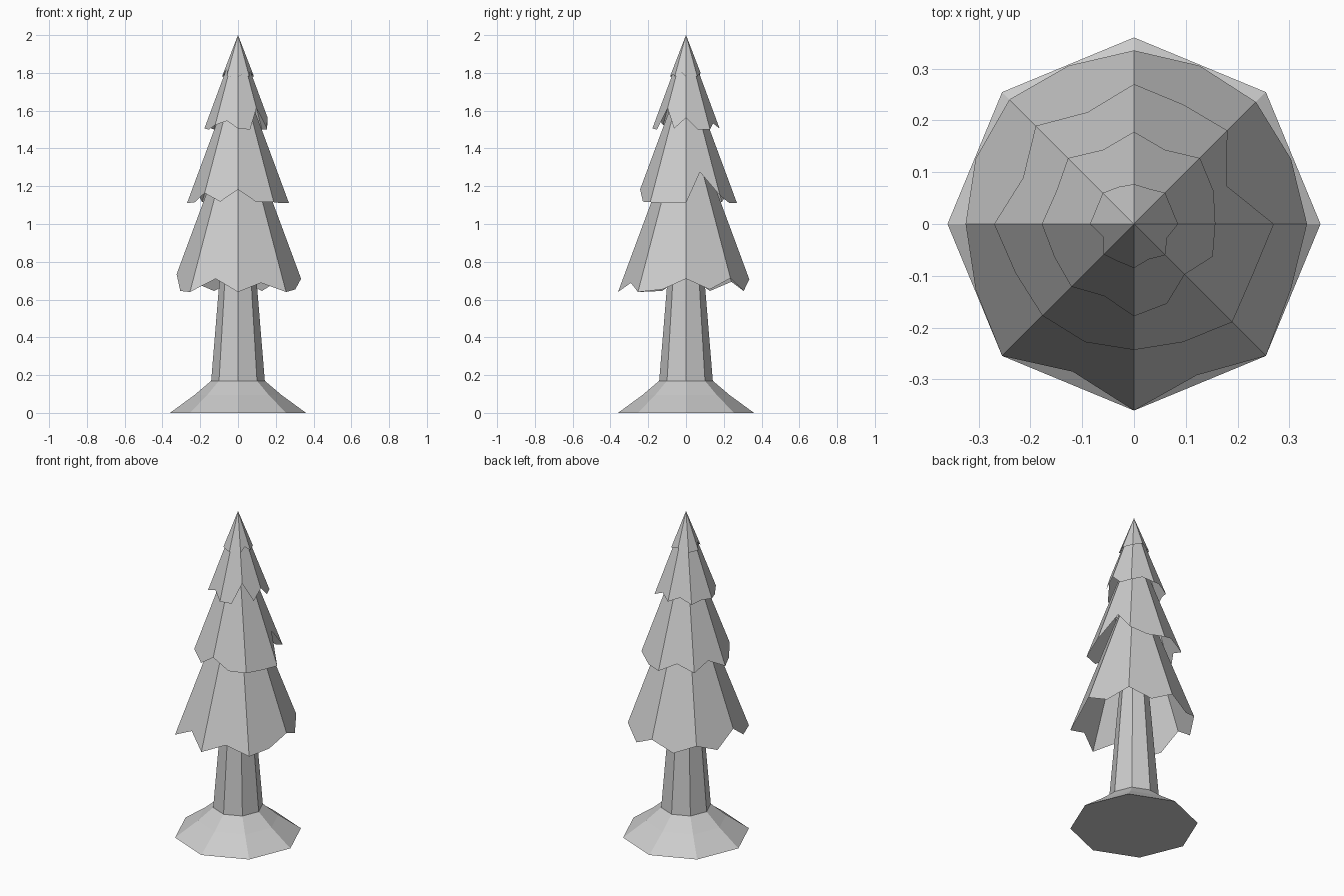
import bpy
import math

if "Cube" in bpy.data.objects:
    bpy.data.objects.remove(bpy.data.objects["Cube"])


def make_object(name, verts, faces):
    mesh = bpy.data.meshes.new(name)
    mesh.from_pydata(verts, [], faces)
    mesh.update()
    obj = bpy.data.objects.new(name, mesh)
    bpy.context.collection.objects.link(obj)
    return obj


def lathe(name, profile, sides=8):
    """Faceted closed solid through (radius, z) rings."""
    verts = [(r * math.cos(math.tau * i / sides), r * math.sin(math.tau * i / sides), z)
             for r, z in profile for i in range(sides)]
    faces = [(k * sides + i, k * sides + (i + 1) % sides,
              (k + 1) * sides + (i + 1) % sides, (k + 1) * sides + i)
             for k in range(len(profile) - 1) for i in range(sides)]
    faces.append(tuple(reversed(range(sides))))
    top = (len(profile) - 1) * sides
    faces.append(tuple(range(top, top + sides)))
    return make_object(name, verts, faces)


def foliage(name, z_base, r_max, slope, hem):
    """Open eight-sided cone with a jagged hem; hem = cone radius at 16 angles."""
    verts = [(0, 0, z_base + r_max * slope)]
    for i, r in enumerate(hem):
        a = math.tau * i / 16
        flat = math.cos(math.pi / 8) if i % 2 else 1.0   # mid points lie on the flat sides
        verts.append((r * flat * math.cos(a), r * flat * math.sin(a),
                      z_base + (r_max - r) * slope))
    faces = [(0, 1 + i, 1 + (i + 1) % 16) for i in range(16)]
    return make_object(name, verts, faces)


# Flared ground base and tapering trunk
lathe("base", [(0.36, 0), (0.23, 0.095), (0.142, 0.17)])
lathe("trunk", [(0.142, 0.17), (0.10, 0.68), (0.055, 1.2)])

# Foliage tiers, bottom to top
foliage("foliage_bottom", 0.64, 0.36, 2.7,
        [.334, .355, .333, .358, .335, .358, .34, .358,
         .325, .358, .36, .334, .36, .342, .36, .355])
foliage("foliage_lower_middle", 1.11, 0.27, 2.7,
        [.27, .209, .255, .27, .27, .253, .268, .251,
         .27, .268, .25, .267, .243, .267, .268, .27])
foliage("foliage_upper_middle", 1.5, 0.18, 2.7,
        [.157, .18, .18, .168, .178, .168, .18, .176,
         .178, .18, .171, .163, .178, .18, .138, .178])
foliage("foliage_top", 1.78, 0.085, 2.6,
        [.085, .085, .085, .08, .077, .084, .085, .085,
         .085, .07, .083, .085, .085, .08, .085, .075])
